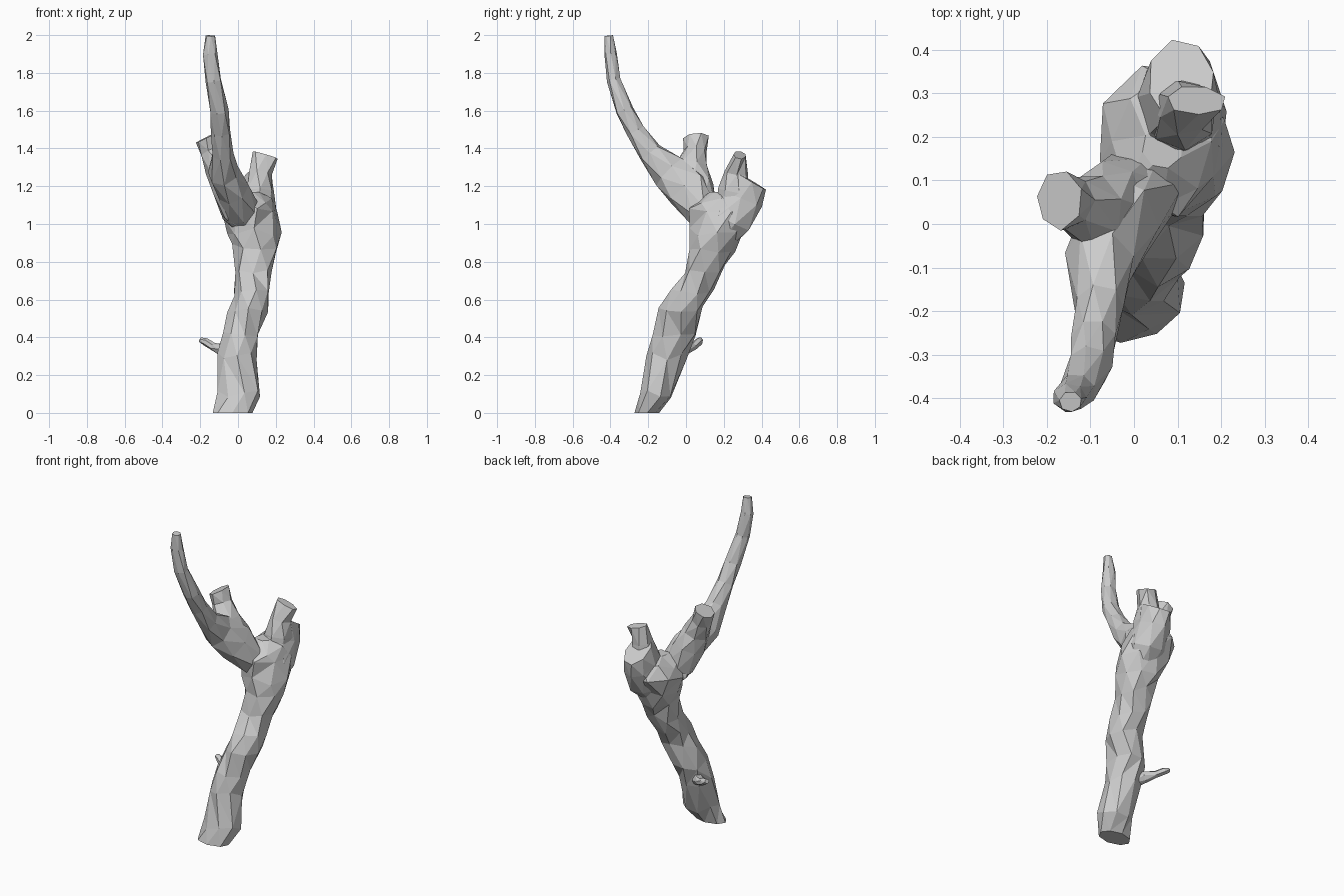
import bpy, bmesh, math, random
from mathutils import Vector

random.seed(4)


def limb(name, rings, sides=8, level=False, rough=0.07, end_tilt=(0, 0)):
    """Faceted tube through rings of (x, y, z, half width, half depth)."""
    bm = bmesh.new()
    pts = [Vector(r[:3]) for r in rings]
    loops = []
    last = len(rings) - 1
    for i, (x, y, z, ru, rv) in enumerate(rings):
        t = (pts[min(i + 1, last)] - pts[max(i - 1, 0)]).normalized()
        if level:
            t = Vector((0, 0, 1))
        ref = Vector((1, 0, 0)) if abs(t.x) < 0.75 else Vector((0, 1, 0))
        u = (ref - t * ref.dot(t)).normalized()
        v = t.cross(u)
        loop = []
        for k in range(sides):
            a = 2 * math.pi * (k + 0.35 * (i % 2)) / sides
            s = 1.03 + random.uniform(-rough, rough)
            p = pts[i] + u * (ru * s * math.cos(a)) + v * (rv * s * math.sin(a))
            if level and 0 < i < last:
                p.z += random.uniform(-0.025, 0.025)
            if i == last:
                p.z += (p.x - x) * end_tilt[0] + (p.y - y) * end_tilt[1]
            loop.append(bm.verts.new(p))
        loops.append(loop)
    for a, b in zip(loops, loops[1:]):
        for k in range(sides):
            n = (k + 1) % sides
            bm.faces.new((a[k], a[n], b[n], b[k]))
    bm.faces.new(loops[0][::-1])
    bm.faces.new(loops[-1])
    bmesh.ops.triangulate(bm, faces=bm.faces[:])
    bmesh.ops.recalc_face_normals(bm, faces=bm.faces[:])
    mesh = bpy.data.meshes.new(name)
    bm.to_mesh(mesh)
    bm.free()
    obj = bpy.data.objects.new(name, mesh)
    bpy.context.collection.objects.link(obj)
    return obj


# Leaning, twisting main trunk
trunk = limb("tree_trunk", [
    (-0.03, -0.205, 0.00, 0.108, 0.062),
    (0.005, -0.16, 0.10, 0.108, 0.085),
    (-0.005, -0.10, 0.30, 0.095, 0.100),
    (0.01, -0.06, 0.42, 0.096, 0.118),
    (0.055, -0.025, 0.55, 0.103, 0.112),
    (0.07, 0.03, 0.63, 0.097, 0.112),
    (0.08, 0.10, 0.76, 0.098, 0.105),
    (0.085, 0.14, 0.87, 0.122, 0.118),
    (0.085, 0.165, 0.96, 0.148, 0.148),
    (0.06, 0.19, 1.06, 0.140, 0.165),
    (0.065, 0.19, 1.13, 0.105, 0.140),
    (0.065, 0.18, 1.17, 0.045, 0.050),
], level=True, rough=0.08)

# Long curved branch rising to the front
long_branch = limb("long_branch", [
    (0.05, 0.14, 0.97, 0.05, 0.05),
    (0.02, 0.09, 1.05, 0.10, 0.08),
    (-0.03, 0.01, 1.18, 0.085, 0.120),
    (-0.08, -0.085, 1.275, 0.082, 0.095),
    (-0.08, -0.19, 1.375, 0.058, 0.062),
    (-0.09, -0.265, 1.49, 0.050, 0.052),
    (-0.10, -0.325, 1.60, 0.047, 0.048),
    (-0.13, -0.382, 1.76, 0.042, 0.038),
    (-0.148, -0.398, 1.90, 0.040, 0.032),
    (-0.145, -0.408, 1.997, 0.026, 0.023),
], sides=7)

# Broken stub on the left, wide where it joins the long branch
left_stub = limb("left_stub", [
    (0.05, 0.12, 0.98, 0.05, 0.05),
    (0.00, 0.08, 1.08, 0.095, 0.085),
    (-0.055, 0.045, 1.20, 0.085, 0.100),
    (-0.095, 0.03, 1.30, 0.078, 0.088),
    (-0.145, 0.05, 1.385, 0.060, 0.058),
    (-0.173, 0.057, 1.455, 0.056, 0.067),
], sides=7, end_tilt=(0.1, 0.15))

# Wide splintered stub at the back right
right_stub = limb("right_stub", [
    (0.09, 0.17, 0.90, 0.07, 0.06),
    (0.10, 0.23, 1.02, 0.110, 0.120),
    (0.105, 0.29, 1.14, 0.090, 0.120),
    (0.11, 0.325, 1.24, 0.075, 0.098),
], sides=8, end_tilt=(0, -0.25))

# Tall splinter standing on its inner edge
splinter = limb("splinter", [
    (0.11, 0.22, 1.03, 0.06, 0.06),
    (0.11, 0.255, 1.17, 0.076, 0.080),
    (0.115, 0.270, 1.27, 0.062, 0.062),
    (0.143, 0.285, 1.365, 0.068, 0.034),
], sides=7)

# Small twig low on the left
twig = limb("twig", [
    (-0.03, -0.06, 0.31, 0.04, 0.04),
    (-0.085, -0.01, 0.335, 0.034, 0.032),
    (-0.13, 0.04, 0.35, 0.021, 0.019),
    (-0.17, 0.065, 0.375, 0.022, 0.020),
    (-0.20, 0.075, 0.388, 0.015, 0.014),
], sides=6)

# Fuse all limbs into the trunk
bpy.context.view_layer.objects.active = trunk
for part in (long_branch, left_stub, right_stub, splinter, twig):
    mod = trunk.modifiers.new("fuse_" + part.name, 'BOOLEAN')
    mod.operation = 'UNION'
    mod.solver = 'EXACT'
    mod.object = part
    bpy.ops.object.modifier_apply(modifier=mod.name)
    bpy.data.objects.remove(part, do_unlink=True)
